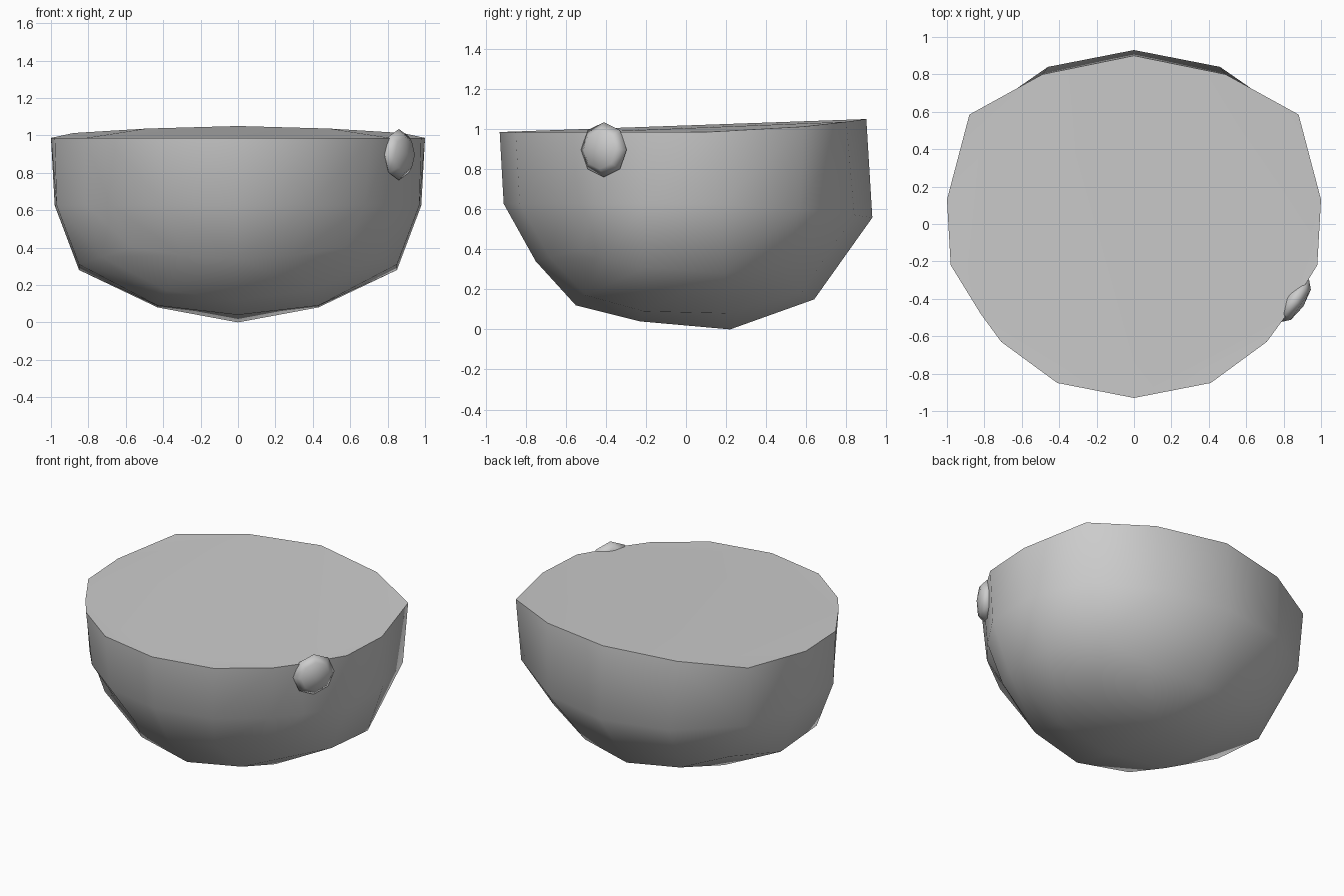
import bpy, bmesh, math
from mathutils import Vector

cube = bpy.data.objects.get("Cube")
if cube:
    bpy.data.objects.remove(cube, do_unlink=True)

grey = bpy.data.materials.new("plain grey")
grey.use_nodes = True
colour = (0.6, 0.6, 0.6, 1)
grey.diffuse_color = colour
grey.node_tree.nodes["Principled BSDF"].inputs["Base Color"].default_value = colour


def finish(bm, name, angle):
    """Turn a bmesh into a smooth object that keeps its sharp edges."""
    bmesh.ops.recalc_face_normals(bm, faces=bm.faces)
    mesh = bpy.data.meshes.new(name)
    bm.to_mesh(mesh)
    bm.free()
    mesh.materials.append(grey)
    obj = bpy.data.objects.new(name, mesh)
    bpy.context.collection.objects.link(obj)
    bpy.ops.object.select_all(action='DESELECT')
    obj.select_set(True)
    bpy.context.view_layer.objects.active = obj
    bpy.ops.object.shade_smooth_by_angle(angle=math.radians(angle))
    return obj


def raised_back(outline, height, lift):
    """Give a flat outline its height, bent up or down towards the back."""
    return [(x, y, height + lift * max(y, 0) ** 2) for x, y in outline]


# Half outlines, from the middle of the front round to the middle of the back
rim = raised_back([(0, -.93), (.41, -.85), (.71, -.63), (.82, -.48), (.98, -.22),
                   (1, .13), (.88, .585), (.49, .8), (0, .9)], .985, .08)
waist = raised_back([(0, -.91), (.39, -.83), (.68, -.61), (.81, -.45), (.97, -.21),
                     (.98, .17), (.85, .57), (.46, .84), (0, .93)], .627, -.08)

# Underside rows, from front to back, each from the middle outwards
under = [
    [(0, -.75, .34), (.3, -.68, .36), (.57, -.52, .4)],
    [(0, -.55, .12), (.38, -.5, .17), (.73, -.4, .35)],
    [(0, -.23, .04), (.43, -.21, .09), (.85, -.2, .31)],
    [(0, .22, 0), (.43, .2, .08), (.85, .19, .28)],
    [(0, .64, .15), (.36, .58, .19), (.67, .48, .31)],
]

# Bowl: underside grid, two bands of wall and a closed top
bm = bmesh.new()
grid = [[bm.verts.new(p) for p in row] for row in under]
for near, far in zip(grid, grid[1:]):
    for i in range(2):
        bm.faces.new((near[i], near[i + 1], far[i + 1], far[i]))

edge = grid[0][:2] + [row[2] for row in grid] + grid[-1][1::-1]
waist = [bm.verts.new(p) for p in waist]
rim = [bm.verts.new(p) for p in rim]
for low, high in ((edge, waist), (waist, rim)):
    for i in range(len(low) - 1):
        bm.faces.new((low[i], low[i + 1], high[i + 1], high[i]))

bmesh.ops.mirror(bm, geom=bm.verts[:] + bm.edges[:] + bm.faces[:],
                 axis='X', merge_dist=.001)
bmesh.ops.remove_doubles(bm, verts=bm.verts, dist=.001)
top = bmesh.ops.holes_fill(bm, edges=[e for e in bm.edges if e.is_boundary], sides=0)
bmesh.ops.triangulate(bm, faces=top["faces"])
finish(bm, "bowl", 65)

# Small flattened knob on the left of the front, facing outwards
bm = bmesh.new()
bmesh.ops.create_uvsphere(bm, u_segments=8, v_segments=4, radius=.137)
bmesh.ops.scale(bm, vec=(1, 1, .4), verts=bm.verts)
outward = Vector((.83, -.55, 0))
knob = finish(bm, "side_knob", 100)
knob.rotation_euler = outward.to_track_quat('Z', 'Y').to_euler()
knob.location = (.86, -.41, .897)
